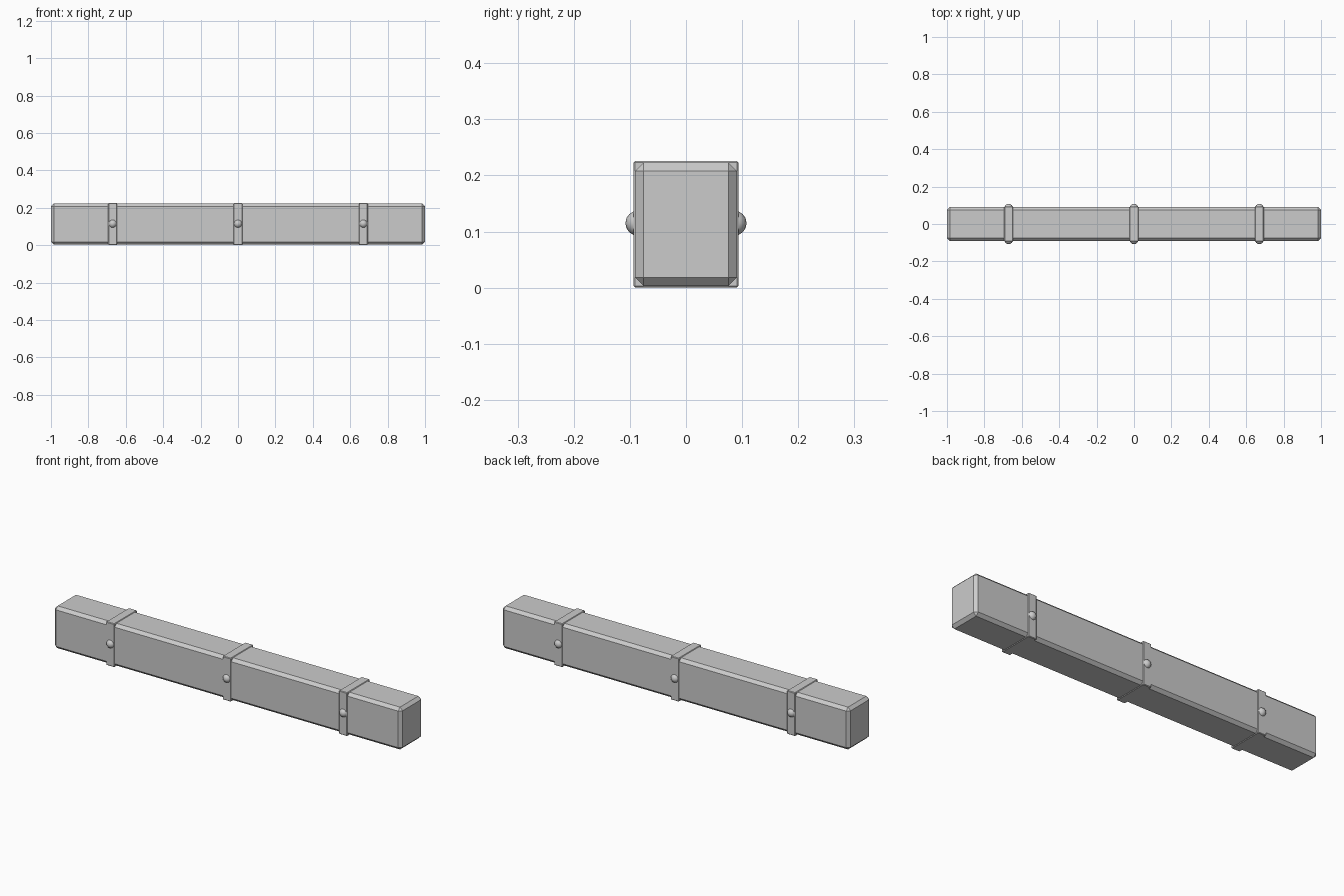
import bpy

if "Cube" in bpy.data.objects:
    bpy.data.objects.remove(bpy.data.objects["Cube"])

CZ = 0.113  # height of the beam's centre line


def chamfered_box(name, size, x, chamfer):
    bpy.ops.mesh.primitive_cube_add(size=1, location=(x, 0, CZ))
    ob = bpy.context.object
    ob.name = name
    ob.scale = size
    bpy.ops.object.transform_apply(location=False, rotation=False, scale=True)
    mod = ob.modifiers.new("chamfer", 'BEVEL')
    mod.width = chamfer
    mod.segments = 1
    return ob


# long beam with chamfered edges
chamfered_box("beam", (2.0, 0.181, 0.22), 0, 0.015)

for i, x in enumerate((-0.67, 0, 0.67)):
    # strap wrapped around the beam
    chamfered_box(f"strap_{i + 1}", (0.048, 0.187, 0.226), x, 0.003)
    # domed rivets on front and back
    for side, y in (("front", -0.0855), ("back", 0.0855)):
        bpy.ops.mesh.primitive_uv_sphere_add(
            segments=16, ring_count=8, radius=0.0225, location=(x, y, 0.115))
        bpy.context.object.name = f"rivet_{side}_{i + 1}"
        bpy.ops.object.shade_smooth()
